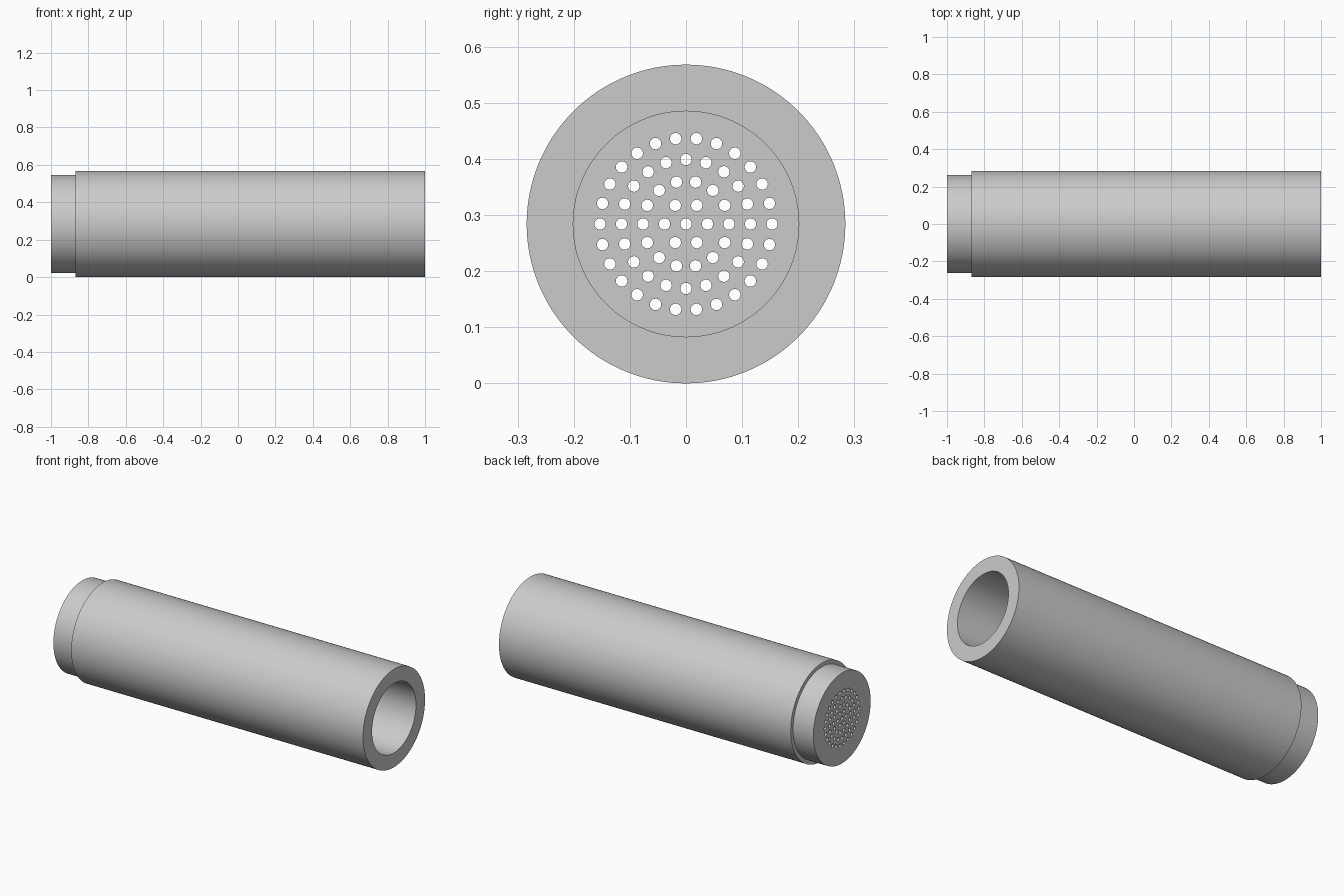
import bpy, bmesh, math
from mathutils import Matrix

cube = bpy.data.objects.get("Cube")
if cube:
    bpy.data.objects.remove(cube, do_unlink=True)

RADIUS, NECK_RADIUS, BORE_RADIUS = 0.284, 0.262, 0.201
SHOULDER_X, PLATE_X = -0.87, -0.87
HOLE_RADIUS, RING_STEP = 0.0102, 0.0383
RING_COUNTS = (1, 6, 14, 20, 26)

grey = bpy.data.materials.new("light grey")
grey.use_nodes = True
colour = (0.6, 0.6, 0.6, 1)
grey.diffuse_color = colour
grey.node_tree.nodes["Principled BSDF"].inputs["Base Color"].default_value = colour


def add_object(name, bm):
    bmesh.ops.recalc_face_normals(bm, faces=bm.faces)
    mesh = bpy.data.meshes.new(name)
    bm.to_mesh(mesh)
    bm.free()
    mesh.materials.append(grey)
    obj = bpy.data.objects.new(name, mesh)
    obj.location.z = RADIUS
    bpy.context.collection.objects.link(obj)
    return obj


def lathe(name, profile, segments=128):
    """Turn an (x, radius) profile round the x axis, closing both ends."""
    bm = bmesh.new()
    rings = []
    for x, r in profile:
        angles = [math.tau * i / segments for i in range(segments)]
        rings.append([bm.verts.new((x, r * math.cos(a), r * math.sin(a))) for a in angles])
    for a, b in zip(rings, rings[1:]):
        for i in range(segments):
            j = (i + 1) % segments
            bm.faces.new((a[i], a[j], b[j], b[i]))
    bm.faces.new(rings[0])
    bm.faces.new(rings[-1])
    return add_object(name, bm)


# Tube with stepped neck, end plate and blind bore
tube = lathe("perforated_tube", [
    (-1, NECK_RADIUS), (SHOULDER_X, NECK_RADIUS), (SHOULDER_X, RADIUS),
    (1, RADIUS), (1, BORE_RADIUS), (PLATE_X, BORE_RADIUS)])

# Concentric rings of holes through the end plate
bm = bmesh.new()
for ring, count in enumerate(RING_COUNTS):
    for i in range(count):
        a = math.tau * i / count
        r = ring * RING_STEP
        place = (Matrix.Translation((-0.93, r * math.cos(a), r * math.sin(a)))
                 @ Matrix.Rotation(math.pi / 2, 4, 'Y'))
        bmesh.ops.create_cone(bm, cap_ends=True, segments=24, radius1=HOLE_RADIUS,
                              radius2=HOLE_RADIUS, depth=0.3, matrix=place)
cutter = add_object("hole_cutter", bm)
cutter.hide_render = True

bpy.context.view_layer.objects.active = tube
tube.select_set(True)
cut = tube.modifiers.new("holes", 'BOOLEAN')
cut.operation = 'DIFFERENCE'
cut.solver = 'EXACT'
cut.object = cutter
bpy.ops.object.modifier_apply(modifier=cut.name)
bpy.data.objects.remove(cutter, do_unlink=True)

# Smooth the round walls, keep the rims sharp
bpy.ops.object.select_all(action='DESELECT')
tube.select_set(True)
bpy.ops.object.shade_smooth_by_angle(angle=math.radians(30))
